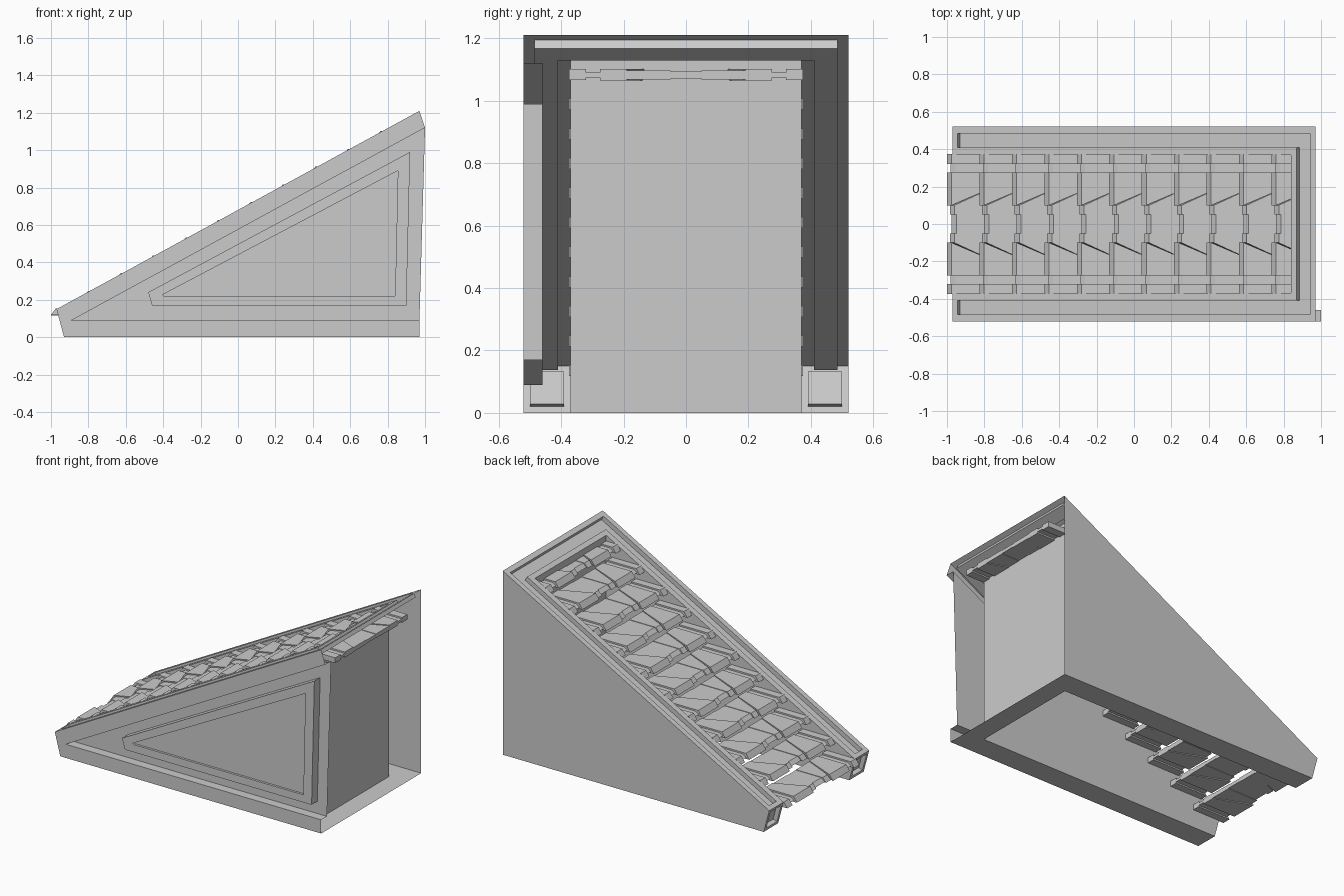
import bpy
import math

if "Cube" in bpy.data.objects:
    bpy.data.objects.remove(bpy.data.objects["Cube"])

# Roof line shared by every part
SLOPE = (1.21 - 0.15) / 1.94
ANG = math.atan(SLOPE)


def roof(x, y, d=0.0):
    """Point on the roof plane, sunk by d along its normal."""
    return (x + d * math.sin(ANG), y, 0.15 + SLOPE * (x + 0.97) - d * math.cos(ANG))


def mesh(name, parts):
    """One object from a list of polygons (lists of 3D points), welded by position."""
    index, faces = {}, []
    for poly in parts:
        faces.append([index.setdefault(tuple(round(c, 5) for c in p), len(index)) for p in poly])
    me = bpy.data.meshes.new(name)
    me.from_pydata(list(index), [], faces)
    me.update()
    ob = bpy.data.objects.new(name, me)
    bpy.context.collection.objects.link(ob)
    return ob


def loft(a, b, closed=False):
    n = len(a)
    return [[a[i], a[(i + 1) % n], b[(i + 1) % n], b[i]] for i in range(n if closed else n - 1)]


def at_y(pts, y):
    return [(x, y, z) for x, z in pts]


# Roof frame: U-shaped rim with a sunken channel, open at the low end
def ring(y, top, low, d=0.0):
    return [roof(low, -y, d), roof(top, -y, d), roof(top, y, d), roof(low, y, d)]


D, LOW, END = 0.03, -0.97, -0.945
frame = []
for a, b in [
    (ring(0.52, 0.97, LOW), ring(0.485, 0.94, LOW)),             # outer lip
    (ring(0.485, 0.94, END), ring(0.485, 0.94, END, D)),         # channel outer wall
    (ring(0.485, 0.94, END, D), ring(0.41, 0.87, END, D)),       # channel floor
    (ring(0.41, 0.87, END, D), ring(0.41, 0.87, END)),           # channel inner wall
    (ring(0.41, 0.87, LOW), ring(0.37, 0.84, LOW)),              # inner lip
]:
    frame += loft(a, b)
for s in (-1, 1):
    a, b = 0.41 * s, 0.485 * s
    frame.append([roof(LOW, a), roof(LOW, b), roof(END, b), roof(END, a)])
    frame.append([roof(END, a), roof(END, b), roof(END, b, D), roof(END, a, D)])
mesh("roof_frame", frame)

# Plain side wall
mesh("back_wall", [at_y([(-0.97, 0.15), (-0.93, 0), (0.97, 0), (0.97, 1.21)], 0.52)])

# Panelled side wall: border, recess edges and recess floor
tip, corner, peak = (-0.89, 0.09), (0.97, 0.09), (1.0, 1.12)
front = [at_y([(-0.97, 0.15), (-0.93, 0), tip], -0.52),
         at_y([(-0.93, 0), (0.97, 0), corner, tip], -0.52),
         at_y([(-0.97, 0.15), tip, peak, (0.97, 1.21)], -0.52),
         at_y([tip, corner, peak], -0.46)]
front += loft(at_y([corner, tip, peak], -0.52), at_y([corner, tip, peak], -0.46))
mesh("front_wall", front)

# Raised wedge panel with a shallow sunken centre
outer = [(-0.48, 0.24), (-0.46, 0.17), (0.90, 0.17), (0.92, 0.99)]
inner = [(-0.405, 0.226), (-0.395, 0.22), (0.84, 0.22), (0.855, 0.89)]
loops = [at_y(outer, -0.46), at_y(outer, -0.52), at_y(inner, -0.52), at_y(inner, -0.505)]
panel = [loops[-1]]
for a, b in zip(loops, loops[1:]):
    panel += loft(a, b, True)
mesh("raised_panel", panel)

# Inner core: two long walls and the tall end wall
walls = []
for s in (-1, 1):
    y = 0.37 * s
    walls.append([roof(LOW, y), (-0.93, y, 0), (0.84, y, 0), roof(0.84, y)])
walls.append([(0.84, -0.37, 0), (0.84, 0.37, 0), roof(0.84, 0.37), roof(0.84, -0.37)])
mesh("core_walls", walls)

# Base strip around three sides
def base_ring(y, x):
    return [(-0.93, -y, 0), (x, -y, 0), (x, y, 0), (-0.93, y, 0)]


mesh("base", loft(base_ring(0.37, 0.84), base_ring(0.52, 0.97)))

# Slanted beam ends, each with a recessed square
def cap_loop(y0, y1, z0, z1, d=0.0):
    def p(y, z):
        return (-0.93 - 0.04 * z / 0.15 + d, y, z)
    return [p(y0, z0), p(y1, z0), p(y1, z1), p(y0, z1)]


for s, name in ((-1, "beam_end_front"), (1, "beam_end_back")):
    rim = cap_loop(0.37 * s, 0.52 * s, 0, 0.15)
    hole = cap_loop(0.39 * s, 0.50 * s, 0.02, 0.133)
    deep = cap_loop(0.39 * s, 0.50 * s, 0.028, 0.133, 0.03)
    mesh(name, loft(rim, hole, True) + loft(hole, deep, True) + [deep])


# Roof tiles: one stepped row of slabs, repeated up the slope
def slab(near, far, x0, z0, z1):
    x1, lean = -0.765, 0.025
    bot = [(x0, near[0], z0), (x0, near[1], z0), (x1, far[1], z0), (x1, far[0], z0)]
    top = [(x0 + lean, near[0], z1), (x0 + lean, near[1], z1), (x1, far[1], z1), (x1, far[0], z1)]
    return [bot[::-1], top] + loft(bot, top, True)


tiles = slab((-0.05, 0.05), (-0.05, 0.05), -0.975, 0.123, 0.145)
for s in (-1, 1):
    for near, far, x0, z0, z1 in [
        ((0.05, 0.10), (0.05, 0.19), -0.985, 0.120, 0.148),
        ((0.10, 0.275), (0.19, 0.275), -1.0, 0.117, 0.153),
        ((0.275, 0.32), (0.275, 0.32), -0.98, 0.127, 0.143),
        ((0.32, 0.375), (0.32, 0.375), -1.0, 0.118, 0.153),
    ]:
        tiles += slab([s * v for v in near], [s * v for v in far], x0, z0, z1)
rows = mesh("roof_tiles", tiles)
arr = rows.modifiers.new("rows", 'ARRAY')
arr.count = 11
arr.use_relative_offset = False
arr.use_constant_offset = True
arr.constant_offset_displace = (0.1735, 0, 0.1735 * SLOPE)
